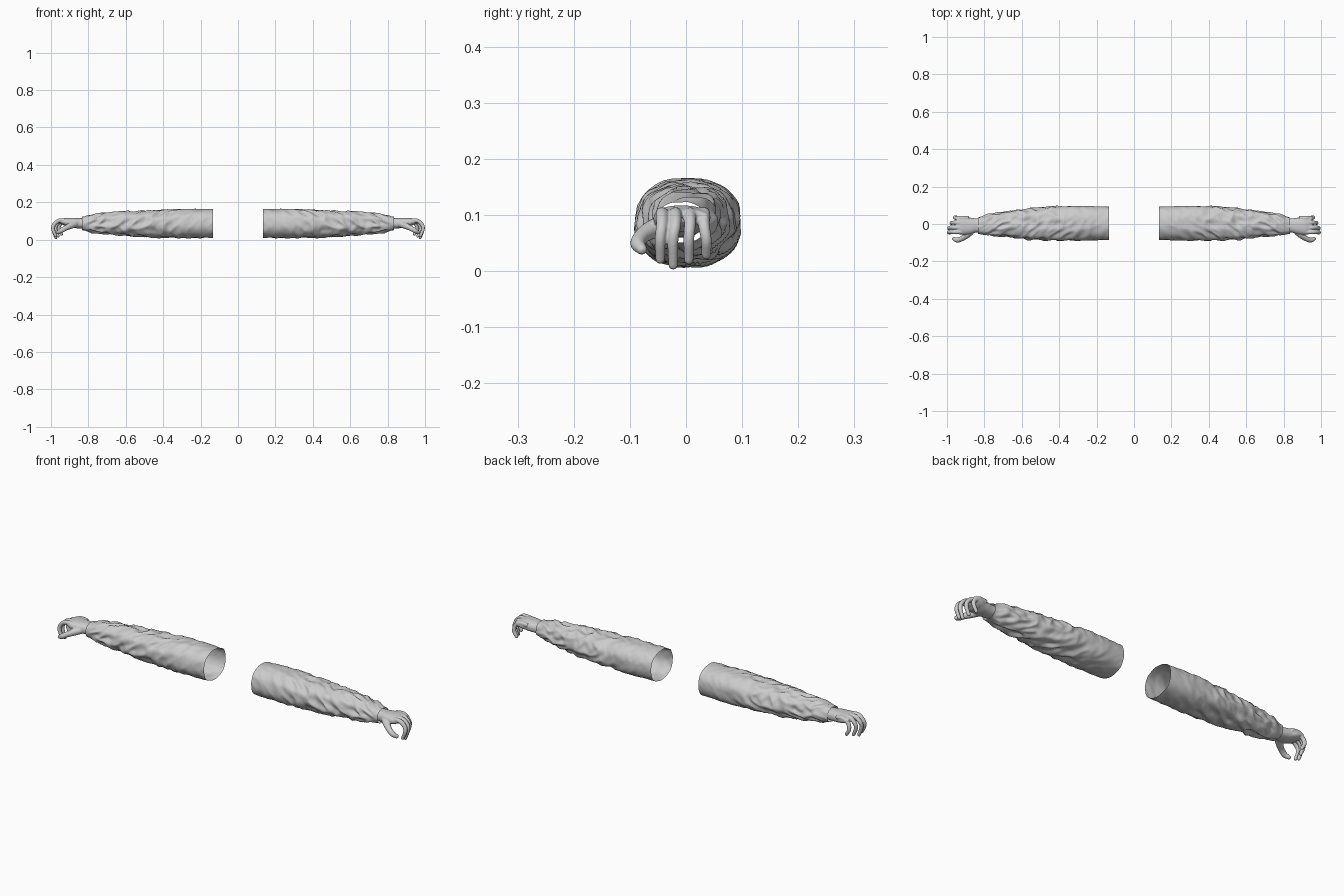
import bpy, bmesh, math
from mathutils import Vector, noise

if "Cube" in bpy.data.objects:
    bpy.data.objects.remove(bpy.data.objects["Cube"])

grey = bpy.data.materials.new("light grey")
grey.diffuse_color = (0.6, 0.6, 0.6, 1)
grey.use_nodes = True
grey.node_tree.nodes["Principled BSDF"].inputs["Base Color"].default_value = grey.diffuse_color


def interp(table, x):
    """Smooth interpolation of the rows (x, a, b, ...)."""
    for p, q in zip(table, table[1:]):
        if x <= q[0]:
            t = max(0, (x - p[0]) / (q[0] - p[0]))
            t = t * t * (3 - 2 * t)
            return [a + (b - a) * t for a, b in zip(p[1:], q[1:])]
    return table[-1][1:]


def skin(bm, rings, caps=True):
    """Bridge rings of points into a tube."""
    vs = [[bm.verts.new(p) for p in r] for r in rings]
    n = len(vs[0])
    for a, b in zip(vs, vs[1:]):
        for i in range(n):
            j = (i + 1) % n
            bm.faces.new((a[i], a[j], b[j], b[i]))
    if caps:
        bm.faces.new(vs[0][::-1])
        bm.faces.new(vs[-1])


def oval(x, y0, y1, z0, z1, n, power):
    """Rounded cross-section across the arm."""
    pts = []
    for i in range(n):
        a = 2 * math.pi * i / n
        c, s = math.cos(a), math.sin(a)
        k = (abs(c) ** power + abs(s) ** power) ** (-1 / power)
        pts.append(Vector((x, (y0 + y1) / 2 + (y1 - y0) / 2 * c * k,
                           (z0 + z1) / 2 + (z1 - z0) / 2 * s * k)))
    return pts


def finger(bm, points, radii, steps=6, n=12):
    """Rounded tube along a smooth path through the joints."""
    P = [Vector(p) for p in points]
    P = [2 * P[0] - P[1]] + P + [2 * P[-1] - P[-2]]
    path = []
    for k in range(1, len(P) - 2):
        a, b, c, d = P[k - 1:k + 3]
        for s in range(steps):
            t = s / steps
            p = 0.5 * (2 * b + (c - a) * t + (2 * a - 5 * b + 4 * c - d) * t * t
                       + (3 * b - a - 3 * c + d) * t ** 3)
            path.append((p, radii[k - 1] + (radii[k] - radii[k - 1]) * t))
    tip, r = P[-2], radii[-1]
    path.append((tip, r))
    d = (P[-2] - P[-3]).normalized()
    path += [(tip + d * r * math.sin(a), r * math.cos(a)) for a in (0.5, 1.0, 1.4)]
    rings = []
    for i, (p, r) in enumerate(path):
        t = (path[min(i + 1, len(path) - 1)][0] - path[max(i - 1, 0)][0]).normalized()
        u = t.cross(Vector((0.3, 1, 0.1))).normalized()
        v = t.cross(u)
        rings.append([p + r * (math.cos(2 * math.pi * j / n) * u
                               + math.sin(2 * math.pi * j / n) * v) for j in range(n)])
    skin(bm, rings)


def finish(name, bm):
    bmesh.ops.recalc_face_normals(bm, faces=bm.faces)
    me = bpy.data.meshes.new(name)
    bm.to_mesh(me)
    bm.free()
    me.materials.append(grey)
    me.shade_smooth()
    ob = bpy.data.objects.new(name, me)
    bpy.context.collection.objects.link(ob)
    return ob


# Sleeves: open tapered tubes with slanting cloth folds
SLEEVE = [(0.135, -0.085, 0.092, 0.010, 0.163), (0.30, -0.088, 0.097, 0.008, 0.164),
          (0.42, -0.088, 0.094, 0.014, 0.157), (0.55, -0.083, 0.083, 0.018, 0.152),
          (0.68, -0.068, 0.066, 0.029, 0.146), (0.77, -0.060, 0.053, 0.037, 0.136),
          (0.835, -0.053, 0.036, 0.050, 0.123)]
bm = bmesh.new()
rings = []
N, M = 72, 130
for i in range(M + 1):
    x = 0.135 + 0.70 * i / M
    ring = oval(x, *interp(SLEEVE, x), N, 2.3)
    c = sum(ring, Vector()) / N
    amp = interp([(0.135, 0.002), (0.28, 0.004), (0.45, 0.009), (0.76, 0.009), (0.835, 0.001)], x)[0]
    for k, p in enumerate(ring):
        a = 2 * math.pi * k / N
        d = (p - c).normalized()
        q = Vector((x * 15 + 1.3 * math.sin(a + 0.6), d.y * 1.3, d.z * 1.3))
        fold = 1 - 2.6 * abs(noise.noise(q)) - 0.45
        fold += 0.6 * noise.noise(Vector((x * 32 + 2.5 * math.cos(a), d.y * 2, d.z * 2 + 7)))
        ring[k] = p + d * amp * fold
    rings.append(ring)
skin(bm, rings, caps=False)
sleeves = finish("sleeves", bm)

# Hands: wrist and palm, four curled fingers and a thumb merged into one skin
PALM = [(0.79, -0.040, 0.026, 0.062, 0.112), (0.84, -0.045, 0.029, 0.060, 0.115),
        (0.88, -0.055, 0.034, 0.062, 0.117), (0.915, -0.058, 0.043, 0.070, 0.117),
        (0.94, -0.054, 0.044, 0.080, 0.112), (0.952, -0.046, 0.038, 0.088, 0.107)]
bm = bmesh.new()
skin(bm, [oval(x, *interp(PALM, x), 28, 2.4)
          for x in [0.79 + 0.162 * i / 18 for i in range(19)]])
# y at the knuckle, y at the tip, forward reach, tip height
for y0, y1, reach, low in ((-0.043, -0.046, 0.989, 0.021), (-0.019, -0.023, 0.988, 0.011),
                           (0.007, 0.005, 0.976, 0.020), (0.032, 0.036, 0.958, 0.029)):
    k = reach - 0.045
    finger(bm, [(k - 0.03, y0, 0.101), (k + 0.012, y0, 0.102), (reach - 0.006, y0, 0.082),
                (reach, y1, 0.056), (reach - 0.014, y1, low)],
           [0.010, 0.0115, 0.0105, 0.0098, 0.0085])
finger(bm, [(0.870, -0.040, 0.083), (0.895, -0.061, 0.074), (0.920, -0.078, 0.063),
            (0.945, -0.086, 0.049), (0.963, -0.079, 0.039)],
       [0.018, 0.017, 0.014, 0.0135, 0.010])
hands = finish("hands", bm)
rm = hands.modifiers.new("merge", 'REMESH')
rm.mode = 'VOXEL'
rm.voxel_size = 0.0025
rm.use_smooth_shade = True
sm = hands.modifiers.new("soften", 'SMOOTH')
sm.factor, sm.iterations = 0.5, 3

# The other arm is a mirror copy
for ob in (sleeves, hands):
    mr = ob.modifiers.new("other arm", 'MIRROR')
    mr.use_mirror_merge = False
